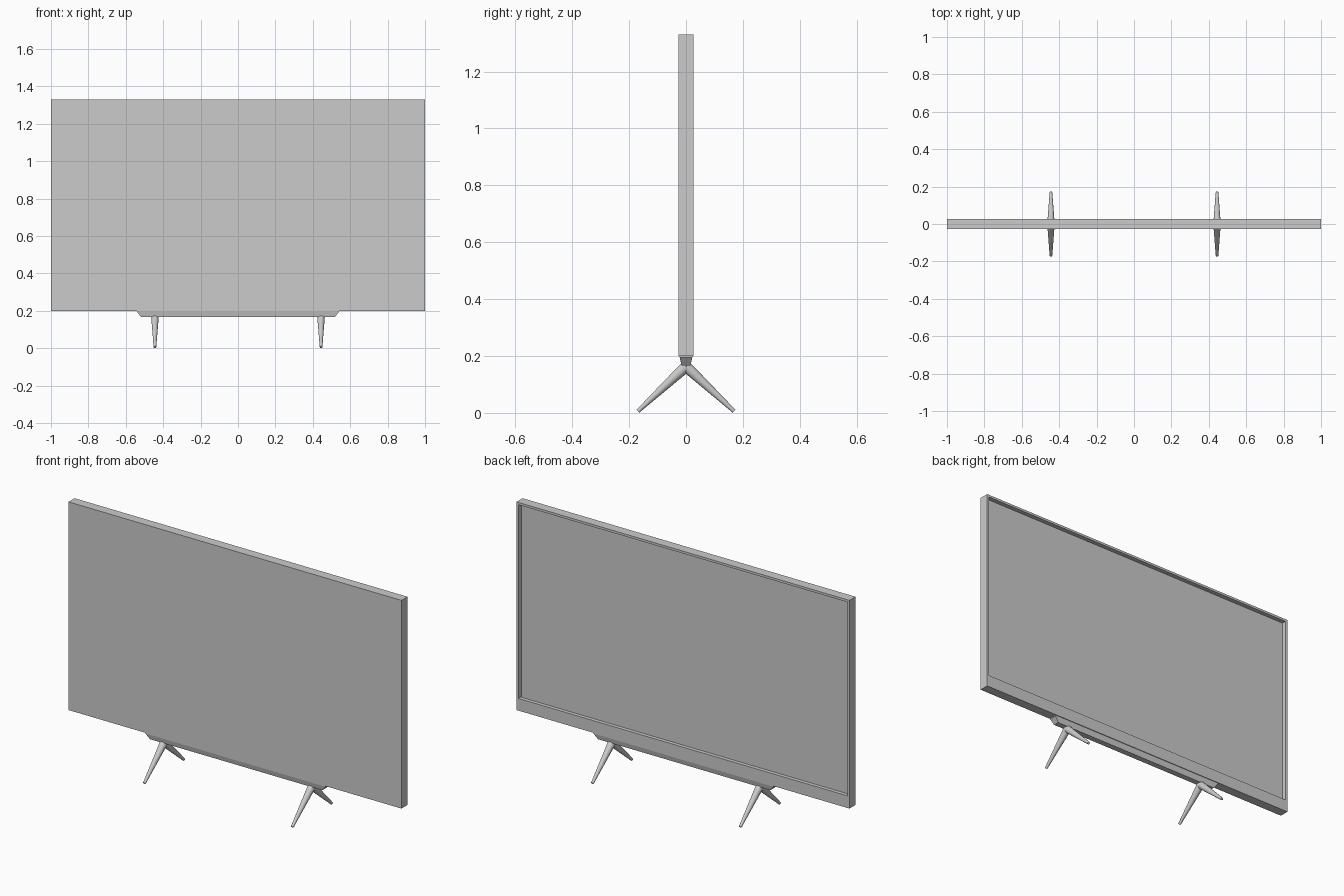
import bpy, bmesh
from mathutils import Vector, Matrix

if "Cube" in bpy.data.objects:
    bpy.data.objects.remove(bpy.data.objects["Cube"])


def finish(bm, name, smooth=False):
    bmesh.ops.recalc_face_normals(bm, faces=bm.faces)
    mesh = bpy.data.meshes.new(name)
    bm.to_mesh(mesh)
    bm.free()
    obj = bpy.data.objects.new(name, mesh)
    bpy.context.collection.objects.link(obj)
    if smooth:
        bpy.context.view_layer.objects.active = obj
        obj.select_set(True)
        bpy.ops.object.shade_smooth_by_angle()
        obj.select_set(False)
    return obj


def box(x0, x1, y0, y1, z0, z1):
    bm = bmesh.new()
    bmesh.ops.create_cube(bm, size=1)
    for v in bm.verts:
        v.co = Vector((x1 if v.co.x > 0 else x0,
                       y1 if v.co.y > 0 else y0,
                       z1 if v.co.z > 0 else z0))
    return bm


BOTTOM, TOP, HALF_DEPTH = 0.2, 1.33, 0.026
SIDE_RIM, BOTTOM_RIM, RECESS = 0.018, 0.066, 0.024

# Television case: slab with a recess in the +y face, wider rim at the bottom
bm = box(-1, 1, -HALF_DEPTH, HALF_DEPTH, BOTTOM, TOP)
bm.normal_update()
face = next(f for f in bm.faces if f.normal.y > 0.9)
bmesh.ops.inset_region(bm, faces=[face], thickness=SIDE_RIM)
for v in face.verts:
    if v.co.z < 0.5:
        v.co.z = BOTTOM + BOTTOM_RIM
new = bmesh.ops.extrude_discrete_faces(bm, faces=[face])["faces"][0]
bmesh.ops.translate(bm, verts=new.verts, vec=(0, -RECESS, 0))
finish(bm, "case")

# Screen panel lying on the recess floor
floor = HALF_DEPTH - RECESS
finish(box(-1 + SIDE_RIM, 1 - SIDE_RIM, floor - 0.002, floor + 0.004,
           BOTTOM + BOTTOM_RIM, TOP - SIDE_RIM), "screen")

# Tapered mounting bar under the case
bm = box(-0.54, 0.54, -0.022, 0.022, 0.194, 0.202)
bm.normal_update()
face = next(f for f in bm.faces if f.normal.z < -0.9)
new = bmesh.ops.extrude_discrete_faces(bm, faces=[face])["faces"][0]
for v in new.verts:
    v.co = Vector((v.co.x * 0.518 / 0.54, v.co.y * 0.016 / 0.022, 0.167))
finish(bm, "mounting_bar")

# Four splayed, tapered legs
for side, sx in (("left", -1), ("right", 1)):
    for end, sy in (("front", -1), ("back", 1)):
        hip = Vector((sx * 0.444, 0, 0.163))
        foot = Vector((sx * 0.444, sy * 0.169, 0.006))
        axis = foot - hip
        bm = bmesh.new()
        bmesh.ops.create_cone(bm, cap_ends=True, segments=24,
                              radius1=0.02, radius2=0.007, depth=axis.length)
        turn = axis.to_track_quat('Z', 'Y').to_matrix().to_4x4()
        bm.transform(Matrix.Translation((hip + foot) / 2) @ turn)
        finish(bm, f"{end}_{side}_leg", smooth=True)
